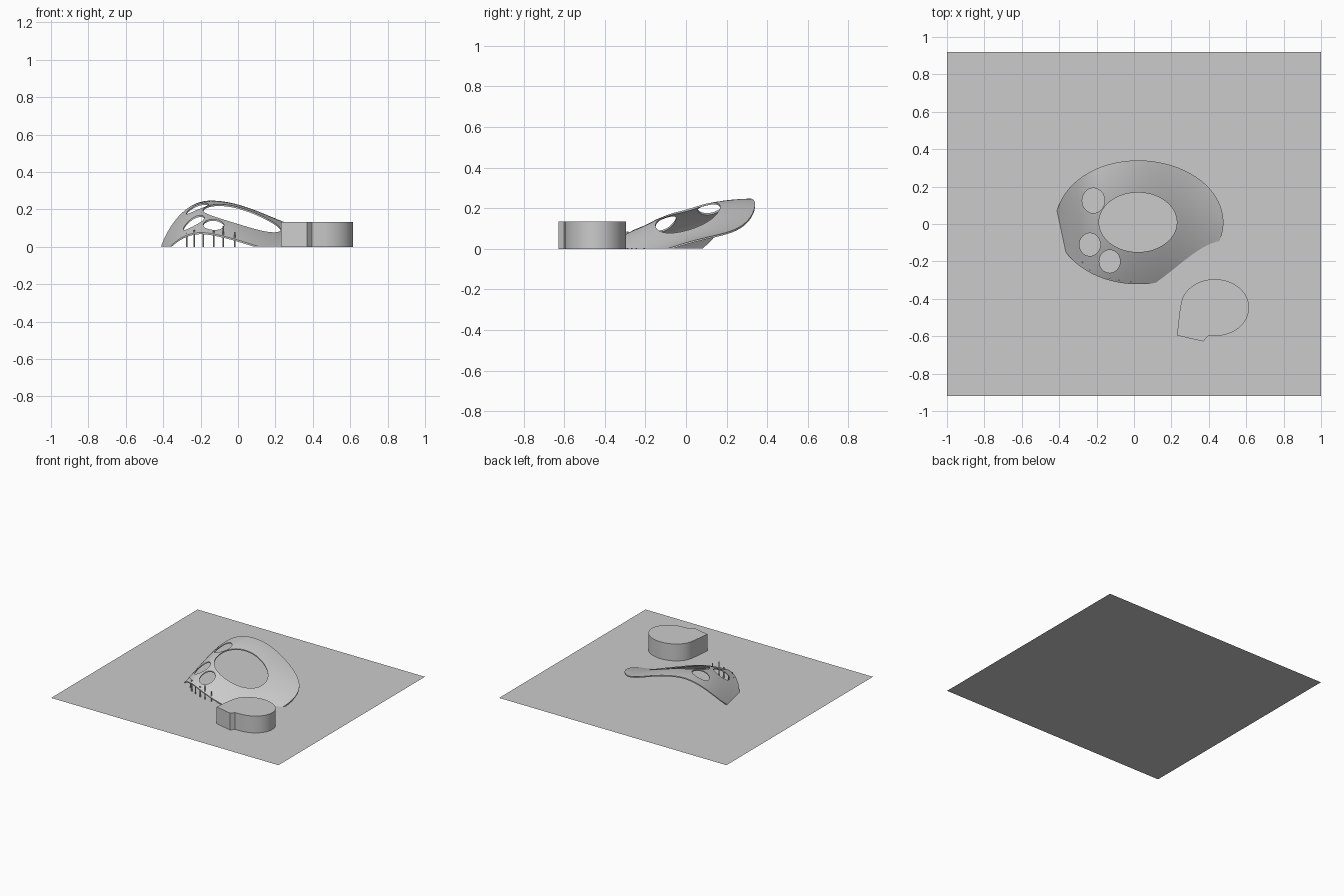
import bpy, bmesh
from math import sin, cos, pi, radians

if "Cube" in bpy.data.objects:
    bpy.data.objects.remove(bpy.data.objects["Cube"])


def make_object(name, bm):
    mesh = bpy.data.meshes.new(name)
    bmesh.ops.recalc_face_normals(bm, faces=bm.faces)
    bm.to_mesh(mesh)
    bm.free()
    obj = bpy.data.objects.new(name, mesh)
    bpy.context.collection.objects.link(obj)
    return obj


def prism(name, outline, z0, z1):
    bm = bmesh.new()
    face = bm.faces.new([bm.verts.new((x, y, z0)) for x, y in outline])
    ext = bmesh.ops.extrude_face_region(bm, geom=[face])
    for v in ext["geom"]:
        if isinstance(v, bmesh.types.BMVert):
            v.co.z = z1
    return make_object(name, bm)


def ellipse(cx, cy, rx, ry, n=48, a0=0, a1=360):
    full = a1 - a0 == 360
    steps = n if full else n - 1
    return [(cx + rx * cos(radians(a0 + (a1 - a0) * i / steps)),
             cy + ry * sin(radians(a0 + (a1 - a0) * i / steps))) for i in range(n)]


def smooth(obj, angle=35):
    bpy.ops.object.select_all(action="DESELECT")
    obj.select_set(True)
    bpy.context.view_layer.objects.active = obj
    bpy.ops.object.shade_smooth_by_angle(angle=radians(angle))


# Height of the canopy: tilted crest, steep left flank, long S-shaped right flank
def height(x, y):
    crest = 0.197 + 0.2945 * y - 0.43 * y * y
    if x > -0.15:
        return crest - 0.0835 * (1 - cos(pi * (x + 0.15) / 0.64))
    foot = -0.397 - 0.214 * y
    u = (-0.15 - x) / (-0.15 - foot)
    return crest * (1 - u * u)


# Site slab
bm = bmesh.new()
bm.faces.new([bm.verts.new(p) for p in
              ((-1, -0.92, 0), (1, -0.92, 0), (1, 0.92, 0), (-1, 0.92, 0))])
make_object("site_ground", bm)

# Canopy shell: ring from the central opening to the outer rim, top and underside
N, RINGS, THICK = 128, 20, 0.009
bm = bmesh.new()
layers = []
for drop in (0, THICK):
    rows = []
    for r in range(RINGS + 1):
        t = r / RINGS
        row = []
        for i in range(N):
            a = 2 * pi * i / N
            rx = 0.457 if cos(a) > 0 else 0.44
            x = 0.021 + cos(a) * (0.208 + (rx - 0.208) * t)
            y = 0.009 + sin(a) * (0.159 + (0.331 - 0.159) * t)
            row.append(bm.verts.new((x, y, height(x, y) - drop)))
        rows.append(row)
    layers.append(rows)


def bridge(a, b):
    for i in range(N):
        j = (i + 1) % N
        bm.faces.new((a[i], a[j], b[j], b[i]))


for rows in layers:
    for a, b in zip(rows, rows[1:]):
        bridge(a, b)
bridge(layers[0][0], layers[1][0])
bridge(layers[0][-1], layers[1][-1])
canopy = make_object("canopy_shell", bm)

# Cutters: three small skylights and everything below ground
cutters = [prism("skylight_cutter", ellipse(*e), -0.5, 0.6) for e in (
    (-0.217, 0.125, 0.06, 0.067),
    (-0.236, -0.11, 0.056, 0.061),
    (-0.13, -0.2, 0.056, 0.061))]
cutters.append(prism("ground_cutter", [(-0.9, -0.9), (0.9, -0.9), (0.9, 0.9), (-0.9, 0.9)],
                     -0.8, 0.0005))
bpy.context.view_layer.objects.active = canopy
for c in cutters:
    c.hide_render = True
    mod = canopy.modifiers.new("cut", "BOOLEAN")
    mod.object = c
    mod.operation = "DIFFERENCE"
    mod.solver = "EXACT"
    bpy.ops.object.modifier_apply(modifier=mod.name)
for c in cutters:
    bpy.data.objects.remove(c)
smooth(canopy)

# Slim columns along the front edge
for x, y, top in ((-0.275, -0.205, 0.075), (-0.235, -0.245, 0.09), (-0.185, -0.268, 0.08),
                  (-0.13, -0.288, 0.085), (-0.08, -0.3, 0.11), (-0.018, -0.308, 0.08)):
    smooth(prism("front_column", ellipse(x, y, 0.004, 0.004, 12), 0, top))

# Rounded pavilion with a pointed corner
outline = ellipse(0.432, -0.447, 0.183, 0.152, 64, -78, 170)
outline += [(0.243, -0.475), (0.23, -0.596), (0.37, -0.628), (0.395, -0.6)]
smooth(prism("pavilion", outline, 0, 0.134))
